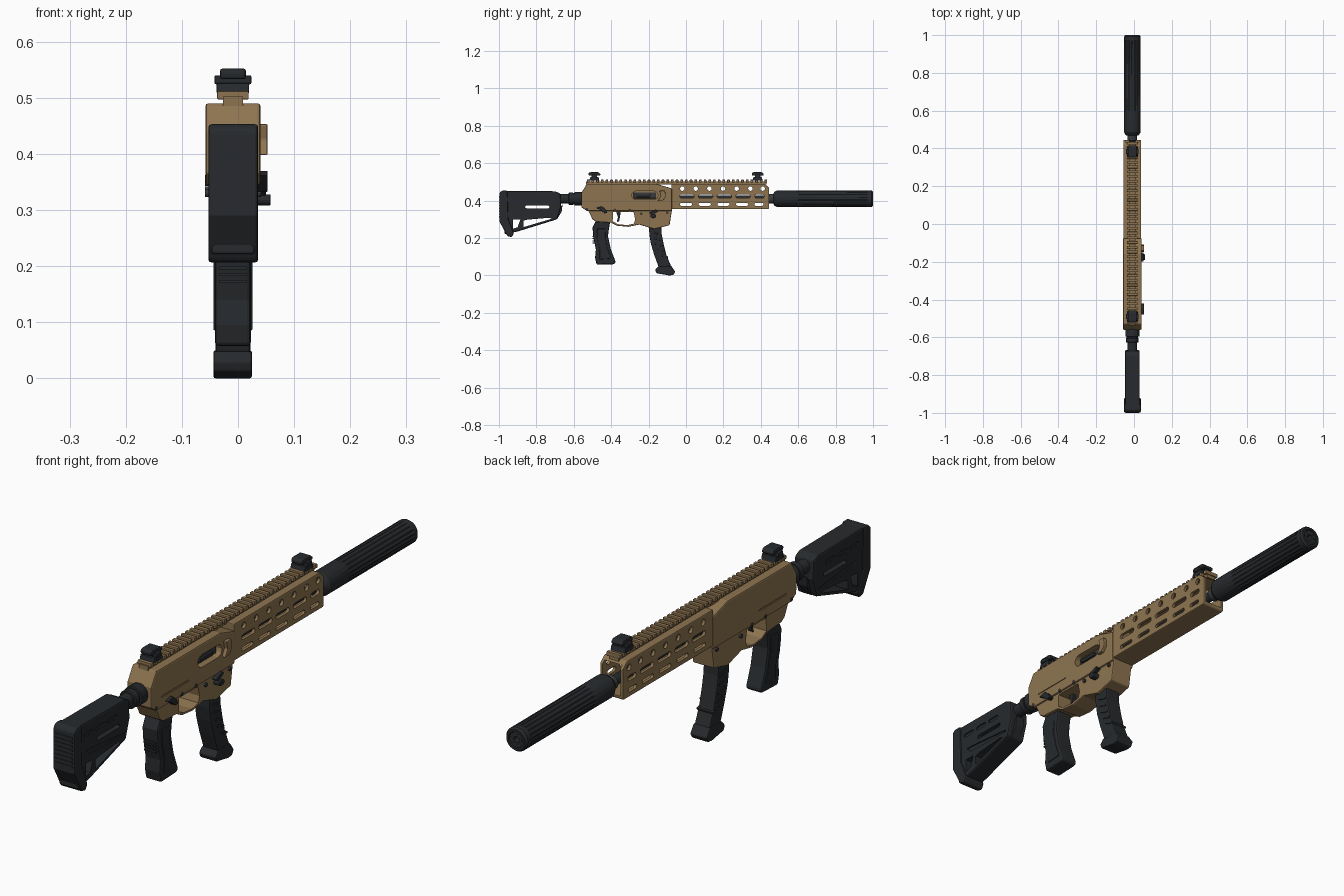
import bpy, bmesh
from math import sin, cos, pi

CX = -0.009  # the body sits slightly left; controls stick out on the right


def material(name, c):
    m = bpy.data.materials.new(name)
    m.diffuse_color = (*c, 1)
    return m


TAN = material("tan", (0.27, 0.175, 0.08))
DARK = material("dark", (0.02, 0.023, 0.026))
STEEL = material("steel", (0.04, 0.042, 0.046))


def finish(name, bm, mat):
    bmesh.ops.recalc_face_normals(bm, faces=bm.faces)
    me = bpy.data.meshes.new(name)
    bm.to_mesh(me)
    bm.free()
    ob = bpy.data.objects.new(name, me)
    bpy.context.collection.objects.link(ob)
    if mat:
        me.materials.append(mat)
    return ob


def prism(name, pts, x0, x1, mat=None, bevel=0.0):
    """Extrude a (y, z) side profile across x."""
    bm = bmesh.new()
    a = [bm.verts.new((CX + x0, y, z)) for y, z in pts]
    b = [bm.verts.new((CX + x1, y, z)) for y, z in pts]
    bm.faces.new(a)
    bm.faces.new(b)
    for i in range(len(pts)):
        j = (i + 1) % len(pts)
        bm.faces.new((a[i], a[j], b[j], b[i]))
    ob = finish(name, bm, mat)
    if bevel:
        m = ob.modifiers.new("bevel", 'BEVEL')
        m.width, m.segments, m.limit_method, m.angle_limit = bevel, 2, 'ANGLE', 0.6
    return ob


def rect(y0, y1, z0, z1):
    return [(y0, z0), (y1, z0), (y1, z1), (y0, z1)]


def slot(y, z, l, h, n=6):
    """Rounded slot profile; l == h gives a circle."""
    r, d = h / 2, (l - h) / 2
    right = [(y + d + r * cos(t), z + r * sin(t)) for t in [-pi/2 + pi*i/n for i in range(n + 1)]]
    left = [(y - d + r * cos(t), z + r * sin(t)) for t in [pi/2 + pi*i/n for i in range(n + 1)]]
    return right + left if d > 1e-6 else right[:-1] + left[:-1]


def bake(ob):
    dg = bpy.context.evaluated_depsgraph_get()
    me = bpy.data.meshes.new_from_object(ob.evaluated_get(dg))
    ob.modifiers.clear()
    ob.data = me


def cut(ob, cuts):
    """cuts: list of (profile, x0, x1) removed from ob."""
    tools = []
    for pts, x0, x1 in cuts:
        c = prism("cutter", pts, x0, x1)
        c.hide_render = True
        m = ob.modifiers.new("cut", 'BOOLEAN')
        m.operation, m.solver, m.object = 'DIFFERENCE', 'EXACT', c
        tools.append(c)
    bpy.context.view_layer.update()
    bake(ob)
    for c in tools:
        bpy.data.objects.remove(c)


def lathe(name, rings, z, mat, n=32, flute=0.0):
    """Rings of (y, radius, fluted) around a lengthwise axis."""
    bm = bmesh.new()
    loops = []
    for y, r, f in rings:
        rr = [r - (flute if f and i % 4 < 2 else 0) for i in range(n)]
        loops.append([bm.verts.new((CX + rr[i]*cos(2*pi*i/n), y, z + rr[i]*sin(2*pi*i/n))) for i in range(n)])
    for p, q in zip(loops, loops[1:]):
        for i in range(n):
            j = (i + 1) % n
            bm.faces.new((p[i], p[j], q[j], q[i]))
    bm.faces.new(loops[0])
    bm.faces.new(loops[-1])
    ob = finish(name, bm, mat)
    bpy.ops.object.select_all(action='DESELECT')
    bpy.context.view_layer.objects.active = ob
    ob.select_set(True)
    bpy.ops.object.shade_smooth_by_angle(angle=0.5)
    return ob


# upper receiver with ejection port
upper = prism("upper_receiver", [(-.56, .365), (-.56, .44), (-.53, .49), (-.16, .49), (-.075, .465),
              (-.075, .345), (-.53, .345)], -.049, .049, TAN, .005)
cut(upper, [(slot(-.22, .428, .14, .046), .025, .06),
            (slot(-.42, .385, .16, .006), .046, .06), (slot(-.42, .385, .16, .006), -.06, -.046)])
prism("bolt", rect(-.28, -.16, .412, .444), .02, .033, STEEL, .003)
prism("bolt_cover", rect(-.265, -.19, .418, .432), .03, .042, DARK, .002)
prism("case_deflector", [(-.15, .398), (-.125, .398), (-.108, .42), (-.112, .453), (-.142, .453), (-.135, .425)],
      .045, .062, TAN, .003)

# lower receiver with trigger opening
lower = prism("lower_receiver", [(-.55, .36), (-.52, .342), (-.5, .3), (-.48, .287), (-.4, .282), (-.37, .266),
              (-.31, .26), (-.25, .272), (-.17, .248), (-.088, .268), (-.075, .35), (-.075, .36)],
              -.043, .043, TAN, .004)
cut(lower, [([(-.39, .338), (-.28, .338), (-.272, .3), (-.278, .277), (-.315, .269), (-.365, .274), (-.392, .29)],
             -.1, .1)])
prism("trigger", [(-.375, .345), (-.35, .345), (-.352, .315), (-.358, .29), (-.37, .285), (-.364, .312)],
      -.008, .008, DARK, .002)

# controls on the right, pins on both sides
prism("selector_lever", [(-.48, .362), (-.45, .37), (-.43, .355), (-.42, .335), (-.435, .332), (-.455, .348)],
      .042, .062, DARK, .002)
prism("magazine_release", slot(-.175, .318, .03, .02), .04, .067, DARK, .002)
prism("bolt_catch", [(-.2, .335), (-.16, .352), (-.15, .342), (-.185, .325)], .04, .059, DARK, .002)
for i, (y, z) in enumerate([(-.53, .355), (-.38, .35), (-.3, .35), (-.1, .335), (-.24, .33)]):
    prism(f"pin_{i}", slot(y, z, .014, .014), -.05, .05, STEEL)

# hollow handguard with rows of holes and slots
guard = prism("handguard", [(-.078, .355), (.44, .355), (.445, .36), (.445, .468), (.42, .49), (-.078, .49)],
              -.047, .047, TAN, .006)
mid, low = (.005, .105, .205, .305), (.0, .1, .2, .3)
cuts = [(rect(-.06, .5, .368, .478), -.036, .036)]
cuts += [(slot(y, .464, .024, .024), -.1, .1) for y in (-.02, .052, .125, .198, .271, .344, .41)]
cuts += [(slot(y, .423, .078, .019), -.1, .1) for y in mid] + [(slot(.393, .423, .05, .019), -.1, .1)]
cuts += [(slot(y, .38, .066, .015), -.1, .1) for y in low] + [(slot(.39, .38, .05, .015), -.1, .1)]
cut(guard, cuts)

# top rail
prism("rail_base", rect(-.535, .43, .485, .502), -.018, .018, TAN)
for i in range(39):
    y = -.53 + i * .025
    prism(f"rail_tooth_{i}", [(y, .497), (y + .014, .497), (y + .014, .512), (y, .512)], -.028, .028, TAN, .002)

# folding sights
for side, y in (("rear", -.49), ("front", .383)):
    prism(side + "_sight_base", [(y - .027, .508), (y + .027, .508), (y + .022, .526), (y - .022, .526)],
          -.029, .029, DARK, .002)
    prism(side + "_sight_clamp", rect(y - .014, y + .014, .524, .54), -.033, .033, DARK, .003)
    prism(side + "_sight_leaf", [(y - .03, .533), (y + .03, .533), (y + .033, .542), (y + .022, .552), (y - .024, .552),
          (y - .032, .546)], -.023, .023, DARK, .004)

# barrel and fluted suppressor
lathe("barrel", [(-.1, .018, 0), (.49, .018, 0)], .41, DARK)
lathe("muzzle_collar", [(.44, .014, 0), (.442, .026, 0), (.475, .026, 0), (.476, .02, 0)], .41, STEEL)
lathe("suppressor", [(.468, .03, 0), (.472, .036, 0), (.486, .044, 0), (.59, .044, 0), (.6, .044, 1), (.968, .044, 1),
      (.974, .044, 0), (.992, .044, 0), (1, .038, 0), (1, .03, 0), (.996, .028, 0), (.996, .011, 0), (.93, .011, 0)],
      .41, DARK, 72, .0035)
for i in range(6):
    t = i * pi / 3
    x, z = .02 * cos(t), .41 + .02 * sin(t)
    prism(f"end_cap_notch_{i}", rect(.99, .998, z - .003, z + .003), x - .003, x + .003, STEEL)

# buffer tube and end ring
lathe("buffer_tube", [(-.75, .025, 0), (-.55, .025, 0)], .41, DARK)
lathe("castle_nut", [(-.628, .03, 0), (-.625, .034, 0), (-.605, .034, 0), (-.604, .03, 0), (-.597, .03, 0),
      (-.596, .037, 0), (-.562, .037, 0), (-.555, .034, 0)], .41, DARK)

# stock with windows and side grooves
stock = prism("stock", [(-.97, .452), (-.7, .45), (-.672, .438), (-.668, .37), (-.69, .3), (-.9, .235), (-.97, .22)],
              -.039, .039, DARK, .006)
cuts = [(slot(-.795, .366, .13, .014), -.1, .1),
        ([(-.925, .3), (-.885, .3), (-.9, .258), (-.925, .25)], -.1, .1),
        ([(-.87, .292), (-.85, .298), (-.735, .308), (-.715, .304), (-.87, .258)], -.1, .1)]
for y in (-.91, -.84, -.77):
    for a, b in ((.034, .1), (-.1, -.034)):
        cuts.append((slot(y, .405, .055, .014), a, b))
for a, b in ((.034, .1), (-.1, -.034)):
    cuts.append(([(-.92, .345), (-.89, .345), (-.7, .328), (-.7, .32), (-.9, .325)], a, b))
cut(stock, cuts)
prism("butt_pad", [(-.998, .44), (-.985, .453), (-.955, .453), (-.95, .3), (-.92, .225), (-.932, .205), (-.955, .21),
      (-.998, .29)], -.044, .045, DARK, .006)
for i in range(8):
    z = .31 + i * .015
    prism(f"butt_ridge_{i}", rect(-1, -.99, z, z + .007), -.036, .036, DARK)
prism("stock_release", [(-.69, .3), (-.7, .33), (-.66, .38), (-.665, .34)], -.018, .018, DARK, .002)

# pistol grip with raised side panels
prism("grip", [(-.482, .292), (-.405, .292), (-.412, .25), (-.417, .21), (-.402, .14), (-.376, .072), (-.384, .06),
      (-.478, .057), (-.486, .095), (-.482, .14), (-.495, .2), (-.5, .255)], -.032, .032, DARK, .01)
prism("grip_panel", [(-.475, .25), (-.43, .25), (-.432, .2), (-.418, .14), (-.4, .09), (-.462, .085), (-.462, .14),
      (-.475, .2)], -.035, .035, DARK, .003)
for i in range(4):
    prism(f"grip_ridge_{i}", rect(-.499, -.47, .17 + i * .012, .175 + i * .012), -.024, .024, DARK)

# curved magazine with base plate and ribs
prism("magazine", [(-.198, .27), (-.196, .22), (-.188, .17), (-.17, .11), (-.146, .045), (-.078, .045), (-.105, .11),
      (-.12, .17), (-.13, .22), (-.132, .27)], -.031, .031, DARK, .005)
prism("magazine_base", [(-.15, .048), (-.165, .03), (-.158, .012), (-.09, 0), (-.068, .002), (-.058, .02),
      (-.078, .05)], -.035, .034, DARK, .004)
for i in range(5):
    y, z = -.175 + i * i * .0025, .225 - i * .03
    prism(f"magazine_rib_{i}", [(y, z), (y + .038, z - .012), (y + .04, z - .004), (y + .002, z + .008)],
          -.034, .034, DARK, .002)

# settle remaining bevels into the meshes
bpy.context.view_layer.update()
for ob in list(bpy.data.objects):
    if any(m.type == 'BEVEL' for m in ob.modifiers):
        bake(ob)
